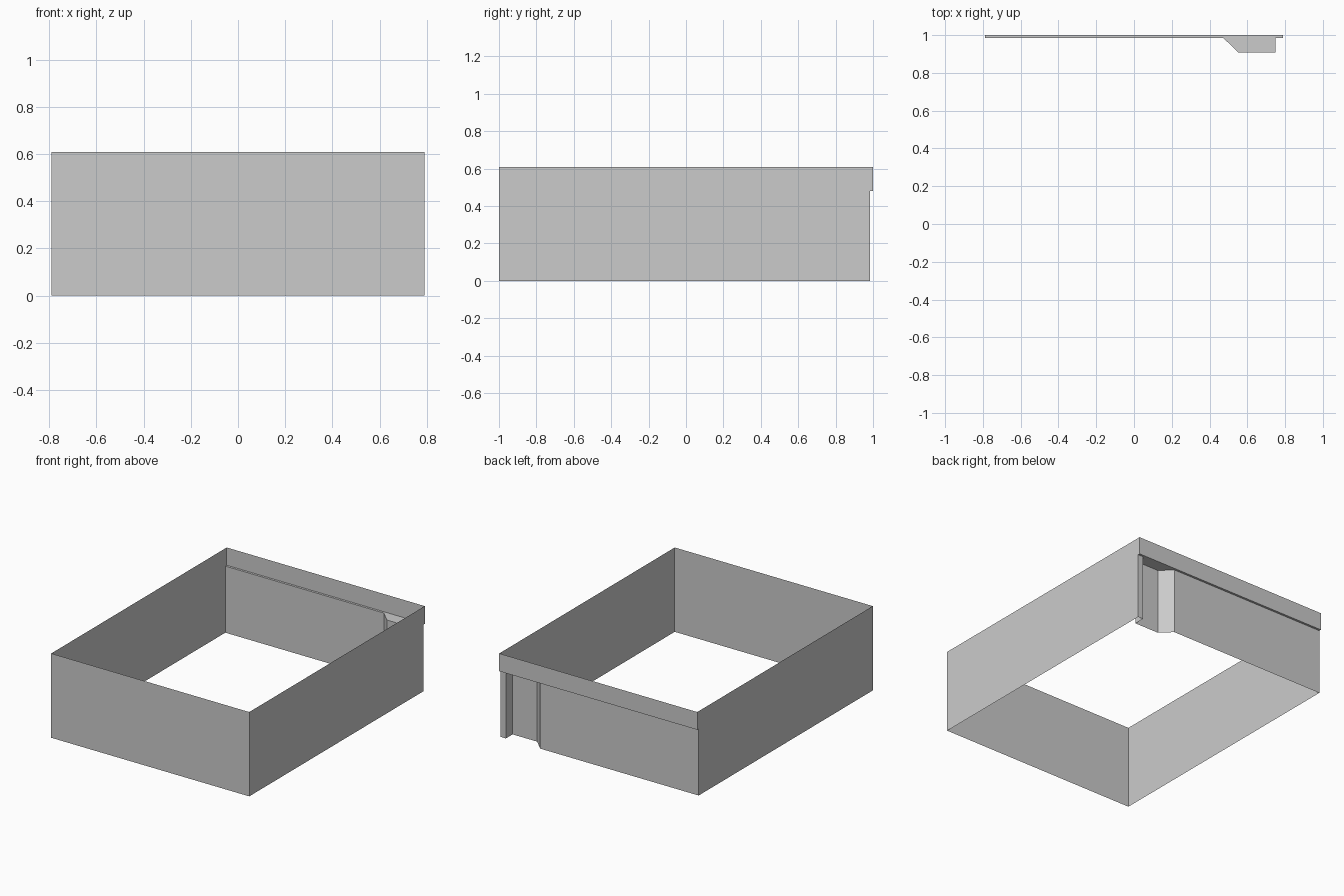
import bpy, bmesh

cube = bpy.data.objects.get("Cube")
if cube:
    bpy.data.objects.remove(cube, do_unlink=True)

# Overall sizes
SIDE, BACK, INNER, RECESS = 0.79, 1.0, 0.984, 0.907
LEDGE, TOP = 0.48, 0.608

grey = bpy.data.materials.new("light grey")
grey.use_nodes = True
colour = (0.6, 0.6, 0.6, 1)
grey.diffuse_color = colour
grey.node_tree.nodes["Principled BSDF"].inputs["Base Color"].default_value = colour


def finish(name, bm):
    mesh = bpy.data.meshes.new(name)
    bm.to_mesh(mesh)
    bm.free()
    mesh.materials.append(grey)
    obj = bpy.data.objects.new(name, mesh)
    bpy.context.collection.objects.link(obj)


def sheet(name, points):
    """One flat panel from its corner points."""
    bm = bmesh.new()
    bm.faces.new([bm.verts.new(p) for p in points])
    finish(name, bm)


def wall(name, path, low, high):
    """A thin upright wall following a plan path."""
    bm = bmesh.new()
    rows = [[bm.verts.new((x, y, z)) for x, y in path] for z in (low, high)]
    for i in range(len(path) - 1):
        bm.faces.new((rows[0][i], rows[0][i + 1], rows[1][i + 1], rows[1][i]))
    finish(name, bm)


# Front and side panels; the sides step out at the rear band
wall("front_panel", [(-SIDE, -BACK), (SIDE, -BACK)], 0, TOP)
side = [(-BACK, 0), (INNER, 0), (INNER, LEDGE), (BACK, LEDGE), (BACK, TOP), (-BACK, TOP)]
sheet("left_panel", [(SIDE, y, z) for y, z in side])
sheet("right_panel", [(-SIDE, y, z) for y, z in reversed(side)])

# Rear wall with its recess, and the overhanging band above it
recess = [(0.748, INNER), (0.748, RECESS), (0.553, RECESS), (0.474, INNER)]
wall("rear_wall", [(SIDE, INNER)] + recess + [(-SIDE, INNER)], 0, LEDGE)
wall("rear_band", [(SIDE, BACK), (-SIDE, BACK)], LEDGE, TOP)

# Underside of the band, closing the top of the recess
outline = [(SIDE, BACK), (SIDE, INNER)] + recess + [(-SIDE, INNER), (-SIDE, BACK)]
sheet("rear_ledge", [(x, y, LEDGE) for x, y in outline])
